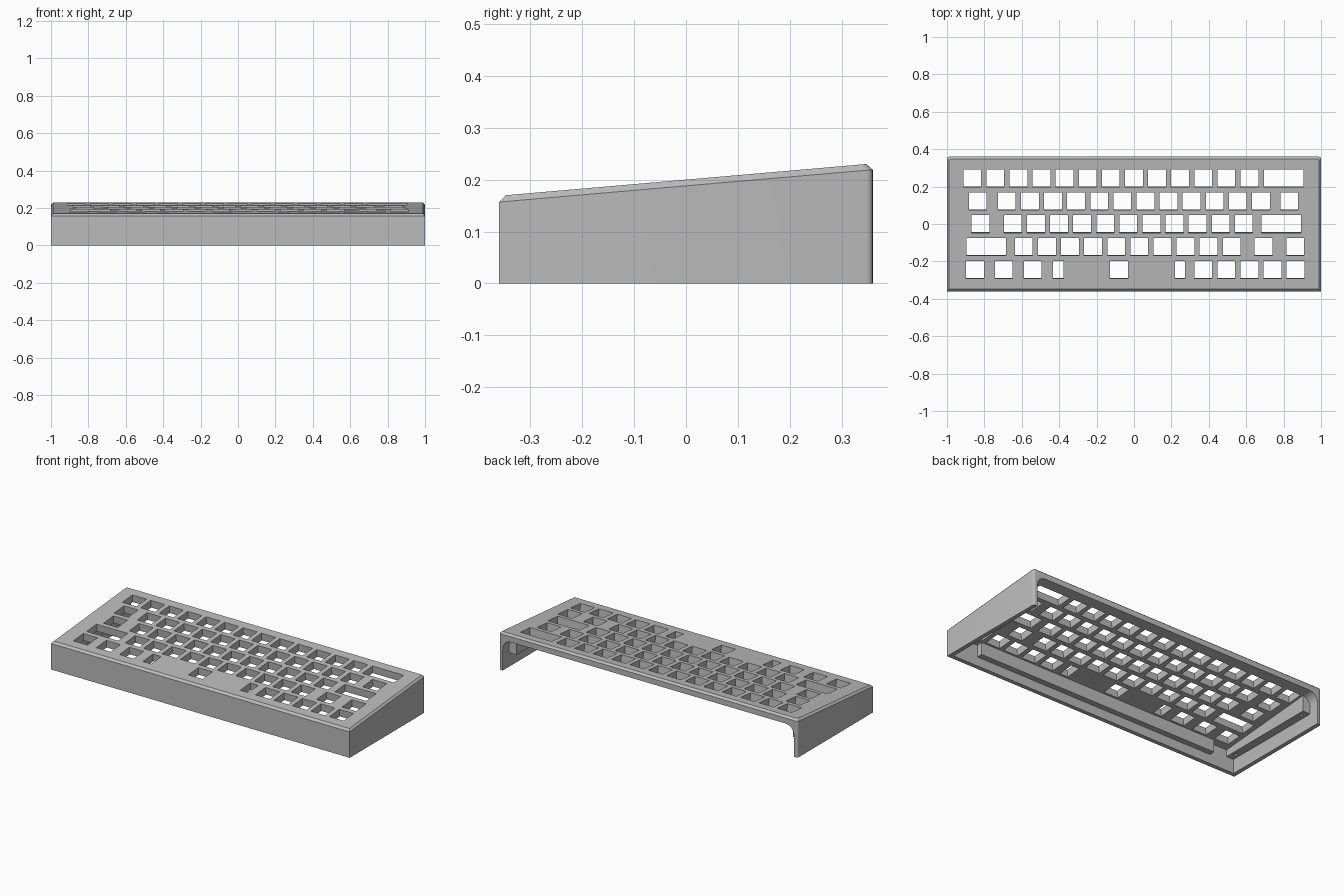
import bpy, bmesh, math

if "Cube" in bpy.data.objects:
    bpy.data.objects.remove(bpy.data.objects["Cube"], do_unlink=True)

SLOPE = 0.0865
THICK = 0.045
PITCH = 0.1235
HOLE = 0.095

grey = bpy.data.materials.new("case_grey")
grey.use_nodes = True
colour = (0.5, 0.5, 0.5, 1)
grey.diffuse_color = colour
grey.node_tree.nodes["Principled BSDF"].inputs["Base Color"].default_value = colour


def top_z(y):
    return 0.2 + SLOPE * y


def loft(bm, rings):
    """Closed solid through rings of equal point count."""
    rows = [[bm.verts.new(p) for p in ring] for ring in rings]
    n = len(rows[0])
    for a, b in zip(rows, rows[1:]):
        for i in range(n):
            j = (i + 1) % n
            bm.faces.new((a[i], a[j], b[j], b[i]))
    bm.faces.new(rows[0][::-1])
    bm.faces.new(rows[-1])


def finish(name, bm):
    bmesh.ops.recalc_face_normals(bm, faces=bm.faces)
    mesh = bpy.data.meshes.new(name)
    bm.to_mesh(mesh)
    bm.free()
    mesh.materials.append(grey)
    obj = bpy.data.objects.new(name, mesh)
    bpy.context.collection.objects.link(obj)
    return obj


def cut(obj, cutter):
    mod = obj.modifiers.new("cut", "BOOLEAN")
    mod.operation = "DIFFERENCE"
    mod.solver = "EXACT"
    mod.object = cutter
    bpy.context.view_layer.objects.active = obj
    bpy.ops.object.modifier_apply(modifier=mod.name)
    bpy.data.objects.remove(cutter, do_unlink=True)


def rect(x0, x1, y0, y1):
    return [(x0, y0), (x1, y0), (x1, y1), (x0, y1)]


def ledge(name, x0, x1, y0, y1, z0):
    """Block whose sloping top is buried in the key plate."""
    bm = bmesh.new()
    pts = rect(x0, x1, y0, y1)
    loft(bm, [[(x, y, z0) for x, y in pts],
              [(x, y, top_z(y) - THICK / 2) for x, y in pts]])
    return finish(name, bm)


# Wedge case with rounded back corners and a chamfered top rim
R = 0.012
outline = [(-1, -0.36), (1, -0.36)]
arc = [i * math.pi / 8 for i in range(5)]
outline += [(1 - R + R * math.cos(a), 0.36 - R + R * math.sin(a)) for a in arc]
outline += [(-1 + R - R * math.sin(a), 0.36 - R + R * math.cos(a)) for a in arc]
inset = [(x * 0.989, y * 0.965) for x, y in outline]
bm = bmesh.new()
loft(bm, [[(x, y, 0) for x, y in outline],
          [(x, y, top_z(y) - R) for x, y in outline],
          [(x, y, top_z(y)) for x, y in inset]])
case = finish("keyboard_case", bm)

# Hollow, open below and behind, with filleted upper corners
W, F = 0.975, 0.055
section = [(-W, None), (W, None)]
for side in (1, -1):
    for a in (arc if side > 0 else arc[::-1]):
        section.append((side * (W - F + F * math.cos(a)), F * math.sin(a) - F))
bm = bmesh.new()
loft(bm, [[(x, y, -0.1 if h is None else top_z(y) - THICK + h) for x, h in section]
          for y in (-0.335, 0.45)])
cut(case, finish("hollow_cutter", bm))

# Key openings: each row is y, then runs of (first x, count, width)
rows = [
    (0.245, [(-0.865, 13, HOLE), (0.8, 1, 0.21)]),
    (0.122, [(-0.835, 1, HOLE), (-0.68, 12, HOLE), (0.83, 1, HOLE)]),
    (0.0, [(-0.82, 1, HOLE), (-0.648, 11, HOLE), (0.787, 1, 0.21)]),
    (-0.122, [(-0.79, 1, 0.21), (-0.589, 10, HOLE), (0.692, 1, HOLE), (0.862, 1, HOLE)]),
    (-0.245, [(-0.85, 1, HOLE), (-0.696, 1, HOLE), (-0.541, 1, HOLE),
              (-0.404, 1, 0.056), (-0.08, 1, HOLE), (0.247, 1, 0.054), (0.37, 5, HOLE)]),
]
bm = bmesh.new()
for y, runs in rows:
    for first, count, width in runs:
        for k in range(count):
            x = first + k * PITCH
            pts = rect(x - width / 2, x + width / 2, y - HOLE / 2, y + HOLE / 2)
            # openings run square to the sloping plate
            loft(bm, [[(px, py - d * SLOPE, top_z(py) + d) for px, py in pts]
                      for d in (-0.07, 0.03)])
cut(case, finish("key_cutter", bm))

# Inner mounting ledges, with screw holes in the side pair
for side, name in ((1, "left_ledge"), (-1, "right_ledge")):
    xs = sorted((side * 0.985, side * 0.925))
    rail = ledge(name, xs[0], xs[1], -0.345, 0.3, 0.085)
    bm = bmesh.new()
    for y in (-0.29, 0.26):
        circle = [(side * 0.95 + 0.01 * math.cos(i * math.pi / 6),
                   y + 0.01 * math.sin(i * math.pi / 6)) for i in range(12)]
        loft(bm, [[(px, py, z) for px, py in circle] for z in (0.05, 0.12)])
    cut(rail, finish("screw_cutter", bm))
ledge("front_ledge", -0.81, 0.81, -0.345, -0.3, 0.055)

# Smooth only the rounded corners
for obj in bpy.context.collection.objects:
    obj.select_set(obj.type == "MESH")
bpy.context.view_layer.objects.active = case
bpy.ops.object.shade_smooth_by_angle(angle=math.radians(30))
